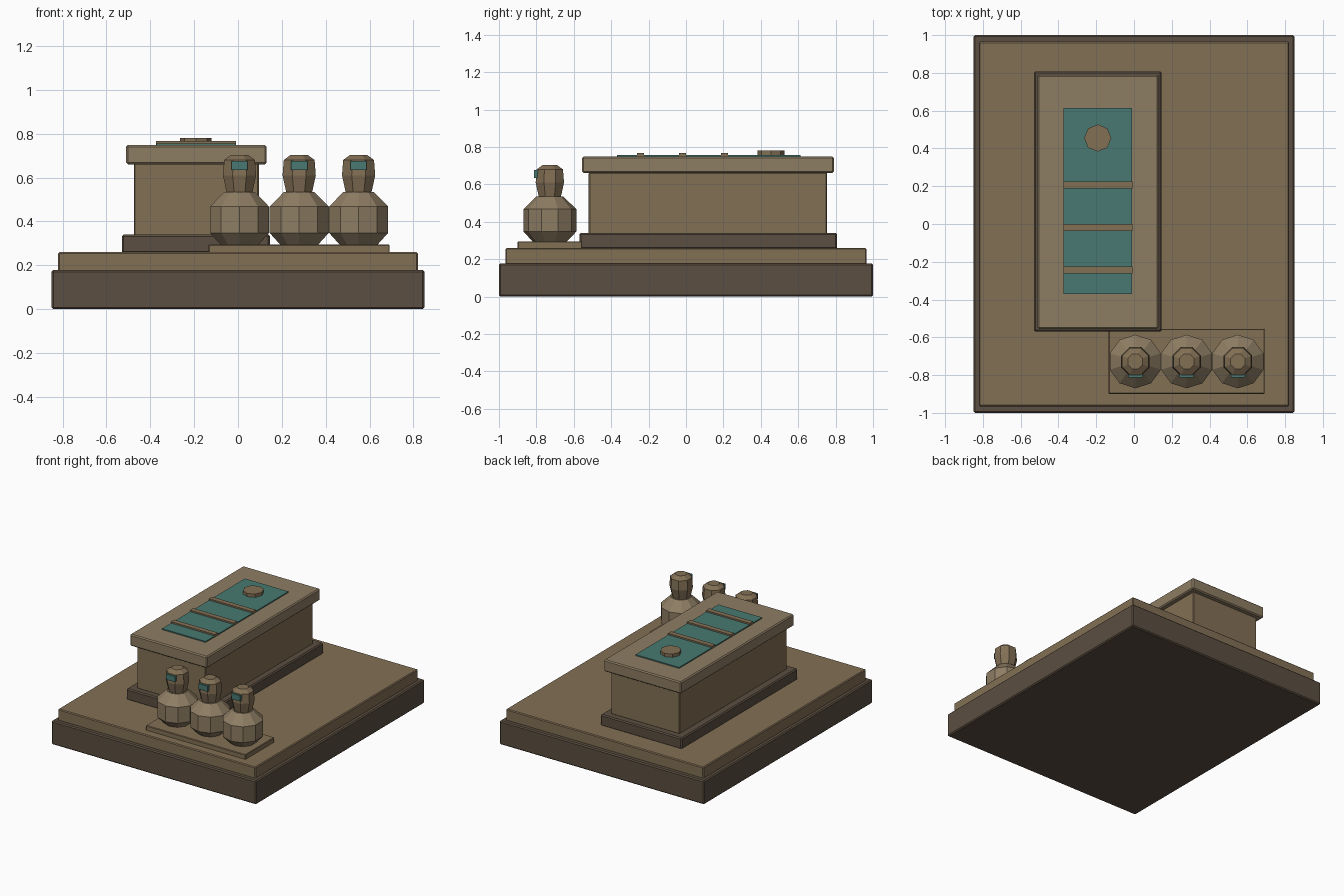
import bpy, bmesh
from math import cos, sin, pi

if "Cube" in bpy.data.objects:
    bpy.data.objects.remove(bpy.data.objects["Cube"])


def material(name, rgb):
    m = bpy.data.materials.new(name)
    m.diffuse_color = (*rgb, 1)
    m.use_nodes = True
    m.node_tree.nodes["Principled BSDF"].inputs["Base Color"].default_value = m.diffuse_color
    return m


DARK = material("dark_stone", (0.105, 0.077, 0.052))
TAN = material("tan_stone", (0.225, 0.16, 0.09))
LIGHT = material("light_stone", (0.27, 0.205, 0.125))
TEAL = material("teal_inlay", (0.065, 0.19, 0.165))


def finish(name, bm, mat):
    bmesh.ops.recalc_face_normals(bm, faces=bm.faces)
    me = bpy.data.meshes.new(name)
    bm.to_mesh(me)
    bm.free()
    me.materials.append(mat)
    ob = bpy.data.objects.new(name, me)
    bpy.context.collection.objects.link(ob)
    return ob


def box(name, x, y, z, mat, bevel=0.0):
    """Box from (min, max) ranges, with an optional chamfer."""
    bm = bmesh.new()
    bmesh.ops.create_cube(bm, size=1)
    for v in bm.verts:
        for i, (lo, hi) in enumerate((x, y, z)):
            v.co[i] = lo if v.co[i] < 0 else hi
    ob = finish(name, bm, mat)
    if bevel:
        mod = ob.modifiers.new("chamfer", 'BEVEL')
        mod.width = bevel
        mod.segments = 1
    return ob


def lathe(name, profile, sides, x, y, mat, phase=0.0):
    """Faceted turned solid from (radius, height) points, capped at both ends."""
    bm = bmesh.new()
    rings = []
    for r, z in profile:
        rings.append([bm.verts.new((x + r * cos(phase + 2 * pi * i / sides),
                                    y + r * sin(phase + 2 * pi * i / sides), z))
                      for i in range(sides)])
    for a, b in zip(rings, rings[1:]):
        for i in range(sides):
            j = (i + 1) % sides
            bm.faces.new((a[i], a[j], b[j], b[i]))
    bm.faces.new(rings[0])
    bm.faces.new(rings[-1])
    return finish(name, bm, mat)


# Stepped floor slab
box("base_slab", (-0.85, 0.85), (-1, 1), (0, 0.178), DARK, 0.008)
box("floor_slab", (-0.82, 0.82), (-0.965, 0.965), (0.17, 0.26), TAN, 0.006)

# Stone chest: plinth, body and lid
box("chest_plinth", (-0.53, 0.145), (-0.57, 0.808), (0.255, 0.34), DARK, 0.008)
box("chest_body", (-0.475, 0.095), (-0.52, 0.755), (0.335, 0.665), TAN, 0.006)
box("chest_lid", (-0.51, 0.13), (-0.555, 0.79), (0.66, 0.748), LIGHT, 0.008)

# Lid decoration: inlay, cross bands and disc
box("lid_inlay", (-0.372, -0.01), (-0.37, 0.613), (0.742, 0.756), TEAL)
for i, y in enumerate((-0.244, -0.018, 0.206)):
    box(f"lid_band_{i + 1}", (-0.373, -0.009), (y - 0.019, y + 0.019), (0.745, 0.767), TAN)
lathe("lid_disc", [(0.072, 0.745), (0.072, 0.78)], 8, -0.192, 0.455, TAN)

# Row of three lidded jars on a low tray
box("jar_tray", (-0.135, 0.692), (-0.9, -0.555), (0.255, 0.295), TAN, 0.004)
JAR = [(0.09, 0.293), (0.142, 0.348), (0.142, 0.467), (0.072, 0.535)]
HEAD = [(0.062, 0.525), (0.082, 0.61), (0.076, 0.68), (0.042, 0.703)]
for i, x in enumerate((0.007, 0.279, 0.55)):
    lathe(f"jar_{i + 1}", JAR, 10, x, -0.728, LIGHT, pi / 2)
    lathe(f"jar_lid_{i + 1}", HEAD, 8, x, -0.728, TAN, pi / 8)
    box(f"jar_lid_inlay_{i + 1}", (x - 0.037, x + 0.037), (-0.812, -0.78),
        (0.634, 0.676), TEAL)
